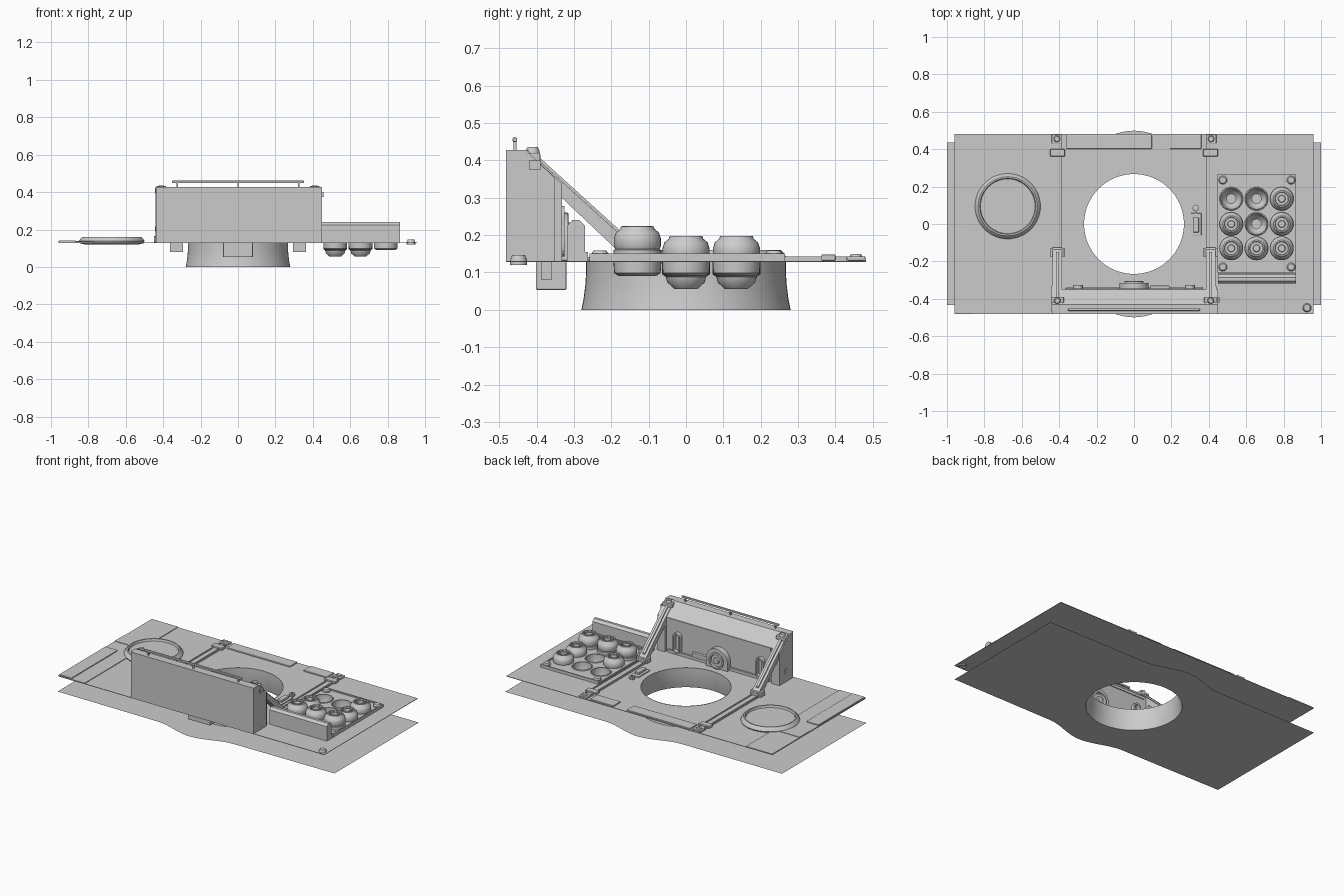
import bpy, bmesh, math
from mathutils import Vector

if "Cube" in bpy.data.objects:
    bpy.data.objects.remove(bpy.data.objects["Cube"])

TAU = 2 * math.pi


def finish(name, bm, smooth=False, bevel=0):
    me = bpy.data.meshes.new(name)
    bm.to_mesh(me)
    bm.free()
    ob = bpy.data.objects.new(name, me)
    bpy.context.collection.objects.link(ob)
    if smooth:
        bpy.ops.object.select_all(action='DESELECT')
        ob.select_set(True)
        bpy.context.view_layer.objects.active = ob
        bpy.ops.object.shade_smooth_by_angle(angle=math.radians(35))
    if bevel:
        m = ob.modifiers.new("bevel", 'BEVEL')
        m.width, m.segments = bevel, 2
    return ob


def box(name, x0, x1, y0, y1, z0, z1, bevel=0):
    bm = bmesh.new()
    bmesh.ops.create_cube(bm, size=1)
    for v in bm.verts:
        v.co = Vector((x0 + (v.co.x + .5) * (x1 - x0), y0 + (v.co.y + .5) * (y1 - y0),
                       z0 + (v.co.z + .5) * (z1 - z0)))
    return finish(name, bm, bevel=bevel)


def prism(name, pts, a, b, axis='x', bevel=0):
    """Extrude a (y,z) outline along x, or an (x,z) outline along y."""
    bm = bmesh.new()
    f = bm.faces.new([bm.verts.new((a, p, q) if axis == 'x' else (p, a, q)) for p, q in pts])
    r = bmesh.ops.extrude_face_region(bm, geom=[f])
    d = Vector((b - a, 0, 0)) if axis == 'x' else Vector((0, b - a, 0))
    bmesh.ops.translate(bm, vec=d, verts=[g for g in r['geom'] if isinstance(g, bmesh.types.BMVert)])
    bmesh.ops.recalc_face_normals(bm, faces=bm.faces)
    return finish(name, bm, bevel=bevel)


def lathe(name, profile, x, y, n=32, axis='z', z=0):
    """Spin an (r,h) profile around z, or around y when axis is 'y'."""
    bm = bmesh.new()
    vs = [bm.verts.new((r, 0, h)) for r, h in profile]
    es = [bm.edges.new(p) for p in zip(vs, vs[1:])]
    bmesh.ops.spin(bm, geom=vs + es, cent=(0, 0, 0), axis=(0, 0, 1), angle=TAU, steps=n)
    bmesh.ops.remove_doubles(bm, verts=bm.verts, dist=1e-5)
    bmesh.ops.recalc_face_normals(bm, faces=bm.faces)
    for v in bm.verts:
        c = v.co.copy()
        v.co = (c.x + x, c.y + y, c.z + z) if axis == 'z' else (c.x + x, c.z + y, z - c.y)
    if axis == 'y':
        bmesh.ops.recalc_face_normals(bm, faces=bm.faces)
    return finish(name, bm, smooth=True)


def circle(x, y, r, n=32):
    return [(x + r * math.cos(TAU * i / n), y + r * math.sin(TAU * i / n)) for i in range(n)]


def sheet(name, loops, z, thick=0):
    """Flat plate: first loop is the outline, the others are holes."""
    bm = bmesh.new()
    edges = []
    for loop in loops:
        vs = [bm.verts.new((x, y, z)) for x, y in loop]
        edges += [bm.edges.new((vs[i], vs[i - 1])) for i in range(len(vs))]
    bmesh.ops.triangle_fill(bm, edges=edges, use_beauty=True, use_dissolve=False, normal=(0, 0, 1))
    for f in bm.faces:
        f.normal_update()
        if f.normal.z < 0:
            f.normal_flip()
    ob = finish(name, bm)
    if thick:
        m = ob.modifiers.new("thickness", 'SOLIDIFY')
        m.thickness, m.offset = thick, -1
    return ob


def rect(x0, x1, y0, y1):
    return [(x0, y0), (x1, y0), (x1, y1), (x0, y1)]


def bolt(name, x, y, z, r=.022, h=.02):
    lathe(name, [(r, 0), (r, h * .5), (r * .75, h), (0, h)], x, y, 16, z=z)


D = .131  # deck height
COLS, ROWS = (.52, .655, .79), (.135, 0, -.13)
cells = [(x, y) for y in ROWS for x in COLS]
EMPTY = {(.52, .135), (.655, .135), (.655, 0)}
holes = [circle(x, y, .055, 24) for x, y in cells]

# Lower sheet with bulged long edges
bump = [(-.28 + .56 * i / 20, .437 + .031 * (1 - math.cos(TAU * i / 20))) for i in range(21)]
outline = [(-1, .437)] + bump + [(1, .437), (1, -.432)] + [(-x, -y) for x, y in bump] + [(-1, -.432)]
sheet("lower_sheet", [outline, circle(0, 0, .28, 64)], 0)

# Upper deck and flared round opening
sheet("upper_deck", [rect(-.96, .96, -.482, .482), circle(0, 0, .267, 64)] + holes, D, .003)
lathe("hatch_collar", [(.28, 0), (.274, .03), (.269, .07), (.267, .11), (.267, D + .002)], 0, 0, 64)

# Front wedge-shaped wall
prism("front_wall", [(-.482, D), (-.482, .428), (-.43, .428), (-.35, .352), (-.35, D)], -.435, .45)
for s in (-1, 1):
    prism("wall_cheek", [(-.47, D), (-.47, .428), (-.43, .428), (-.332, .337), (-.332, D)],
          s * .385, s * .442)
    # sloping braces with hinge blocks
    prism("sloping_brace", [(-.43, .432), (-.125, .155), (-.125, .132), (-.155, .132), (-.37, .335)],
          s * .385, s * .435)
    prism("brace_rib", [(-.42, .433), (-.15, .188), (-.15, .178), (-.42, .423)], s * .402, s * .418)
    box("brace_foot", s * .372, s * .45, -.175, -.13, D, .165, .004)
    box("brace_clamp", s * .375, s * .445, -.425, -.39, .395, .42, .004)
    bolt("brace_bolt", s * .41, -.41, .415, .018)
    # floor tracks
    box("floor_track", s * .385, s * .435, -.15, .48, D, .137)
    for x in (.388, .43):
        box("track_lip", s * (x - .004), s * (x + .004), -.15, .48, D, .142)
    box("track_clamp", s * .37, s * .448, .362, .4, D, .148, .003)
    box("track_end", s * .385, s * .44, .43, .478, D, .143, .003)
    bolt("track_bolt", s * .412, .455, .135, .018, .014)
    # hand slots on the inner panel: a raised ring with rounded ends
    cx = s * .3
    arc = [(math.cos(a), math.sin(a)) for a in [math.pi * i / 8 for i in range(9)]]
    def pill(r):
        return ([(cx + r * c, .25 + r * q) for c, q in arc] +
                [(cx - r * c, .17 - r * q) for c, q in arc])
    o, i = pill(.027), pill(.017)
    bm = bmesh.new()
    k = len(o)
    rings = [[bm.verts.new((x, y, z)) for x, z in l] for l, y in
             ((o, -.35), (o, -.325), (i, -.325), (i, -.35))]
    for A, B in zip(rings, rings[1:]):
        for j in range(k):
            bm.faces.new((A[j - 1], A[j], B[j], B[j - 1]))
    bmesh.ops.recalc_face_normals(bm, faces=bm.faces)
    finish("hand_slot_rim", bm)
    # lower catches
    box("lower_catch", s * .295, s * .363, -.387, -.36, .08, D)

# Hinge block below, side knobs and inner trim
box("lower_hinge_block", -.08, .08, -.402, -.32, .053, D, .004)
box("side_knob_right", .45, .458, -.42, -.39, .375, .4)
box("side_knob_left", -.445, -.435, -.42, -.39, .19, .215)
box("slope_trim", -.37, .37, -.362, -.345, .335, .352)
box("panel_foot", -.36, .37, -.352, -.338, D, .15)
box("panel_catch", .085, .19, -.35, -.33, .15, .18, .003)

# Rail along the top of the wall
box("top_rail", -.352, .352, -.464, -.452, .449, .461, .003)
for x in (-.325, 0, .325):
    box("rail_post", x - .004, x + .004, -.462, -.454, .425, .452)

# Arched latch with round boss
arch = [(.078 * math.cos(math.pi * i / 16), .182 + .078 * math.sin(math.pi * i / 16)) for i in range(17)]
prism("latch_arch", arch + [(-.078, D), (.078, D)], -.36, -.315, 'y', .003)
lathe("latch_ring", [(.052, 0), (.052, .01), (.042, .012), (.038, .002), (.02, .002),
                     (.018, .012), (0, .012)], 0, -.317, 32, 'y', .182)

# Rear raised pads
box("rear_pad_wide", -.362, .095, .402, .476, D, .14, .002)
box("rear_pad_small", .192, .36, .402, .476, D, .14, .002)

# Left side panels and round cover
box("left_panel_rear", -.96, -.77, .2, .482, D, .135)
box("left_panel_mid", -.96, -.82, .1, .2, D, .138)
box("left_panel_front", -.96, -.77, -.482, .1, D, .135)
box("left_strip", -.957, -.868, -.478, 0, D, .141, .002)
lathe("round_cover", [(0, .119), (.14, .119), (.17, .127), (.175, .138), (.168, .15), (.158, .16),
                      (.15, .16), (.146, .146), (0, .146)], -.675, .095, 48)

# Small lever plate beside the opening
box("lever_plate", .302, .36, -.062, .058, D, .139, .003)
box("lever", .315, .347, -.045, .035, .139, .155, .004)
lathe("lever_dial", [(.018, D), (.018, .146), (.008, .148), (.008, .142), (0, .142)], .33, .085, 8)
box("lever_pin", .326, .334, .055, .08, D, .141)

# Tray with round cells and a backboard
sheet("tray", [rect(.445, .865, -.25, .265)] + holes, .142, .012)
for x0, x1, y0, y1 in ((.445, .865, .257, .265), (.445, .865, -.258, -.25), (.857, .865, -.25, .257)):
    box("tray_lip", x0, x1, y0, y1, D, .15)
prism("tray_backboard", [(-.318, D), (-.318, .225), (-.304, .24), (-.286, .24), (-.27, .225), (-.27, D)],
      .45, .865)
box("backboard_step", .45, .865, -.27, -.262, D, .155)
for x in (.475, .84):
    for y in (-.23, .235):
        bolt("tray_bolt", x, y, .142, .023, .016)
bolt("corner_button", .925, -.448, .12, .023, .026)

# Canisters and empty cups
ball = [(0, .09), (.05, .09), (.062, .098), (.064, .125), (.064, .134), (.059, .136), (.063, .145),
        (.063, .164), (.058, .18), (.046, .19), (.044, .197), (.037, .198), (.034, .189),
        (.02, .189), (.017, .194), (0, .194)]
cup = [(.06, .146), (.064, .14), (.064, .095), (.054, .088), (.05, .073), (.03, .055), (0, .055),
       (0, .06), (.026, .06), (.046, .078), (.054, .1), (.055, .146), (.06, .146)]
for x, y in cells:
    if (x, y) in EMPTY:
        lathe("empty_cup", cup, x, y)
        continue
    lift = .026 if y < -.1 else 0
    lathe("canister", [(r, h + (lift if h > .13 else 0)) for r, h in ball], x, y)
    for k in range(8):  # small ribs on the cap
        a = TAU * k / 8
        cx, cy = x + .028 * math.cos(a), y + .028 * math.sin(a)
        box("cap_rib", cx - .003, cx + .003, cy - .003, cy + .003, .188 + lift, .197 + lift)
